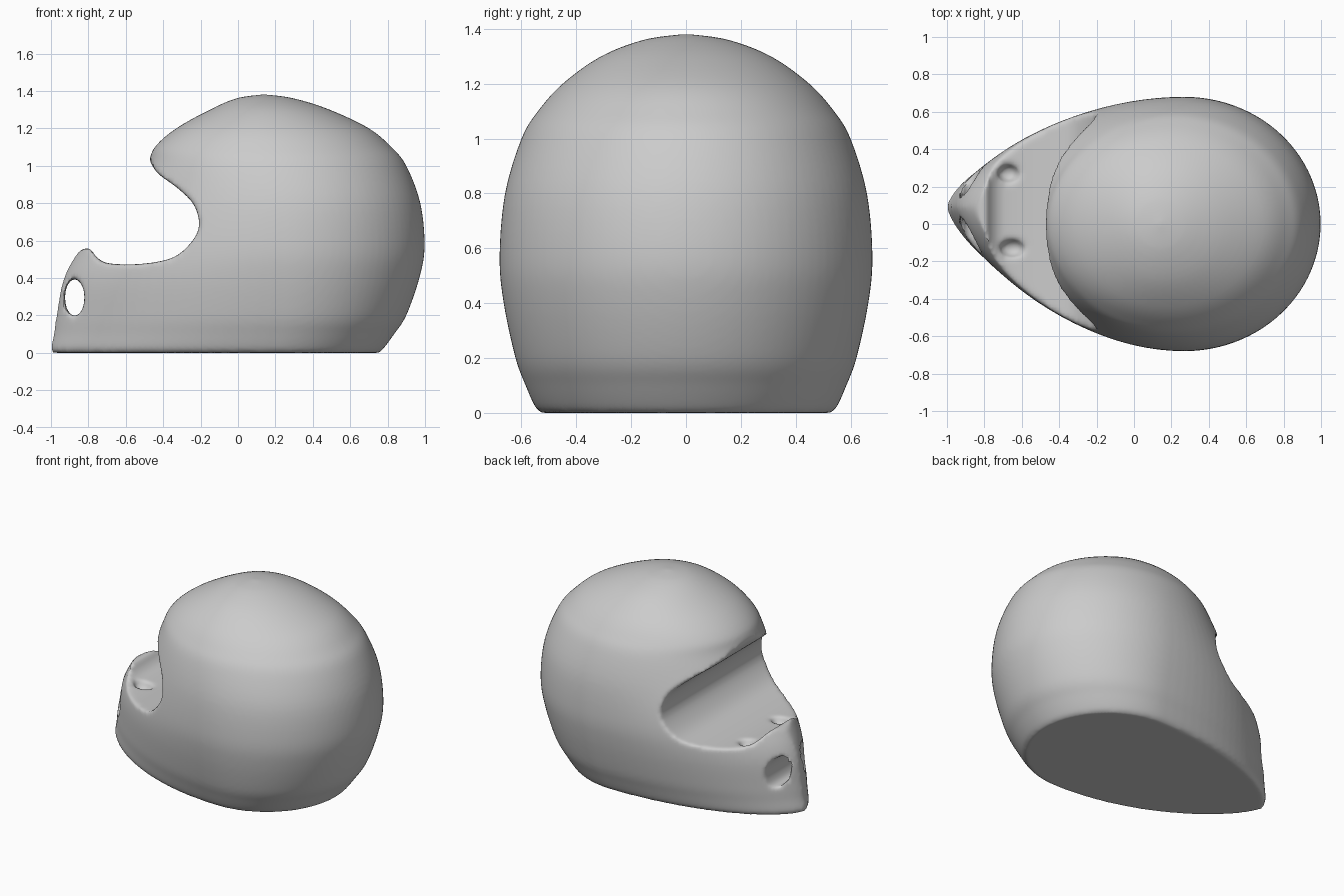
import bpy, bmesh, math
from mathutils import Vector

if "Cube" in bpy.data.objects:
    bpy.data.objects.remove(bpy.data.objects["Cube"])

shell_grey = bpy.data.materials.new("shell grey")
shell_grey.diffuse_color = (0.6, 0.6, 0.6, 1)
shell_grey.use_nodes = True
shell_grey.node_tree.nodes["Principled BSDF"].inputs["Base Color"].default_value = shell_grey.diffuse_color


def spline(rows, steps):
    """Catmull-Rom curve through rows of any width."""
    out = []
    n = len(rows)
    for i in range(n - 1):
        a, b, c, d = (Vector(rows[max(0, min(n - 1, i + k))]) for k in (-1, 0, 1, 2))
        for s in range(steps):
            t = s / steps
            out.append(0.5 * (2 * b + (c - a) * t + (2 * a - 5 * b + 4 * c - d) * t ** 2
                              + (3 * b - a - 3 * c + d) * t ** 3))
    out.append(Vector(rows[-1]))
    return out


def loft(name, rings):
    """Closed solid through matching rings of points."""
    bm = bmesh.new()
    vs = [[bm.verts.new(p) for p in r] for r in rings]
    n = len(vs[0])
    for lo, hi in zip(vs, vs[1:]):
        for i in range(n):
            j = (i + 1) % n
            bm.faces.new((lo[i], lo[j], hi[j], hi[i]))
    bm.faces.new(vs[0][::-1])
    bm.faces.new(vs[-1])
    bmesh.ops.recalc_face_normals(bm, faces=bm.faces)
    me = bpy.data.meshes.new(name)
    bm.to_mesh(me)
    bm.free()
    ob = bpy.data.objects.new(name, me)
    bpy.context.collection.objects.link(ob)
    return ob


# Shell stations: z, half width, back x, front x, widest x, nose sharpness, nose shift
stations = [
    (0.000, 0.53, 0.755, -0.990, 0.22, 1.35, 0.09),
    (0.025, 0.552, 0.78, -1.000, 0.22, 1.35, 0.09),
    (0.10, 0.585, 0.835, -0.985, 0.24, 1.35, 0.09),
    (0.20, 0.622, 0.90, -0.97, 0.26, 1.35, 0.09),
    (0.40, 0.665, 0.97, -0.93, 0.27, 1.35, 0.09),
    (0.57, 0.680, 0.998, -0.83, 0.27, 1.32, 0.08),
    (0.80, 0.660, 0.975, -0.62, 0.26, 1.12, 0.03),
    (1.00, 0.600, 0.90, -0.49, 0.22, 1.0, 0.0),
    (1.10, 0.540, 0.82, -0.445, 0.20, 1.0, 0.0),
    (1.20, 0.450, 0.70, -0.33, 0.17, 1.0, 0.0),
    (1.30, 0.310, 0.49, -0.15, 0.15, 1.0, 0.0),
    (1.36, 0.155, 0.30, -0.01, 0.14, 1.0, 0.0),
    (1.38, 0.02, 0.16, 0.12, 0.14, 1.0, 0.0),
]
N = 96
rings = []
for z, w, back, front, mid, sharp, shift in spline(stations, 5):
    ring = []
    for i in range(N):
        a = 2 * math.pi * i / N
        c, s = math.cos(a), math.sin(a)
        if c >= 0:
            x, y = mid + (back - mid) * c, w * s
        else:
            x = mid + (mid - front) * c
            y = w * math.copysign(abs(s) ** sharp, s) + shift * c * c
        ring.append((x, y, z))
    rings.append(ring)
helmet = loft("helmet_shell", rings)

# Face opening, cut straight through from side to side
opening = [tuple(p) for p in spline([
    (-0.94, 0.46), (-0.88, 0.525), (-0.80, 0.56), (-0.755, 0.51), (-0.69, 0.478),
    (-0.52, 0.475), (-0.35, 0.508), (-0.25, 0.59), (-0.208, 0.68), (-0.235, 0.79),
    (-0.32, 0.878), (-0.43, 0.96), (-0.475, 1.03), (-0.52, 1.06)], 5)]
opening += [(-1.3, 1.06), (-1.3, 0.46)]
cutters = [loft("face_opening_cutter", [[(x, y, z) for x, z in opening] for y in (-1, 1)])]


# Vent through the chin, flared at both mouths
def oval(y, grow):
    return [(-0.873 + (0.052 + grow) * math.cos(2 * math.pi * k / 32), y,
             0.295 + (0.10 + grow) * math.sin(2 * math.pi * k / 32)) for k in range(32)]


cutters.append(loft("chin_vent_cutter",
                    [oval(-0.5, 0), oval(0.08, 0), oval(0.6, 0)]))


# Shallow dents in the ledge behind the chin
def dent(name, loc, size):
    bm = bmesh.new()
    bmesh.ops.create_uvsphere(bm, u_segments=24, v_segments=16, radius=1)
    for v in bm.verts:
        v.co = Vector((v.co.x * size[0], v.co.y * size[1], v.co.z * size[2])) + Vector(loc)
    me = bpy.data.meshes.new(name)
    bm.to_mesh(me)
    bm.free()
    ob = bpy.data.objects.new(name, me)
    bpy.context.collection.objects.link(ob)
    return ob


cutters.append(dent("left_dent_cutter", (-0.67, 0.27, 0.48), (0.06, 0.05, 0.06)))
cutters.append(dent("right_dent_cutter", (-0.65, -0.13, 0.48), (0.07, 0.05, 0.06)))

for c in cutters:
    m = helmet.modifiers.new(c.name, 'BOOLEAN')
    m.operation, m.solver, m.object = 'DIFFERENCE', 'EXACT', c
    c.hide_render = True
    c.hide_set(True)

# Soften all edges into one moulded surface
m = helmet.modifiers.new("remesh", 'REMESH')
m.mode, m.voxel_size = 'VOXEL', 0.015
m = helmet.modifiers.new("soften", 'SMOOTH')
m.factor, m.iterations = 0.5, 5

bpy.context.view_layer.update()
dg = bpy.context.evaluated_depsgraph_get()
final = bpy.data.meshes.new_from_object(helmet.evaluated_get(dg))
helmet.modifiers.clear()
helmet.data = final
final.materials.clear()
final.materials.append(shell_grey)
for c in cutters:
    bpy.data.objects.remove(c)
bpy.context.view_layer.objects.active = helmet
helmet.select_set(True)
bpy.ops.object.shade_smooth_by_angle(angle=math.radians(50))
